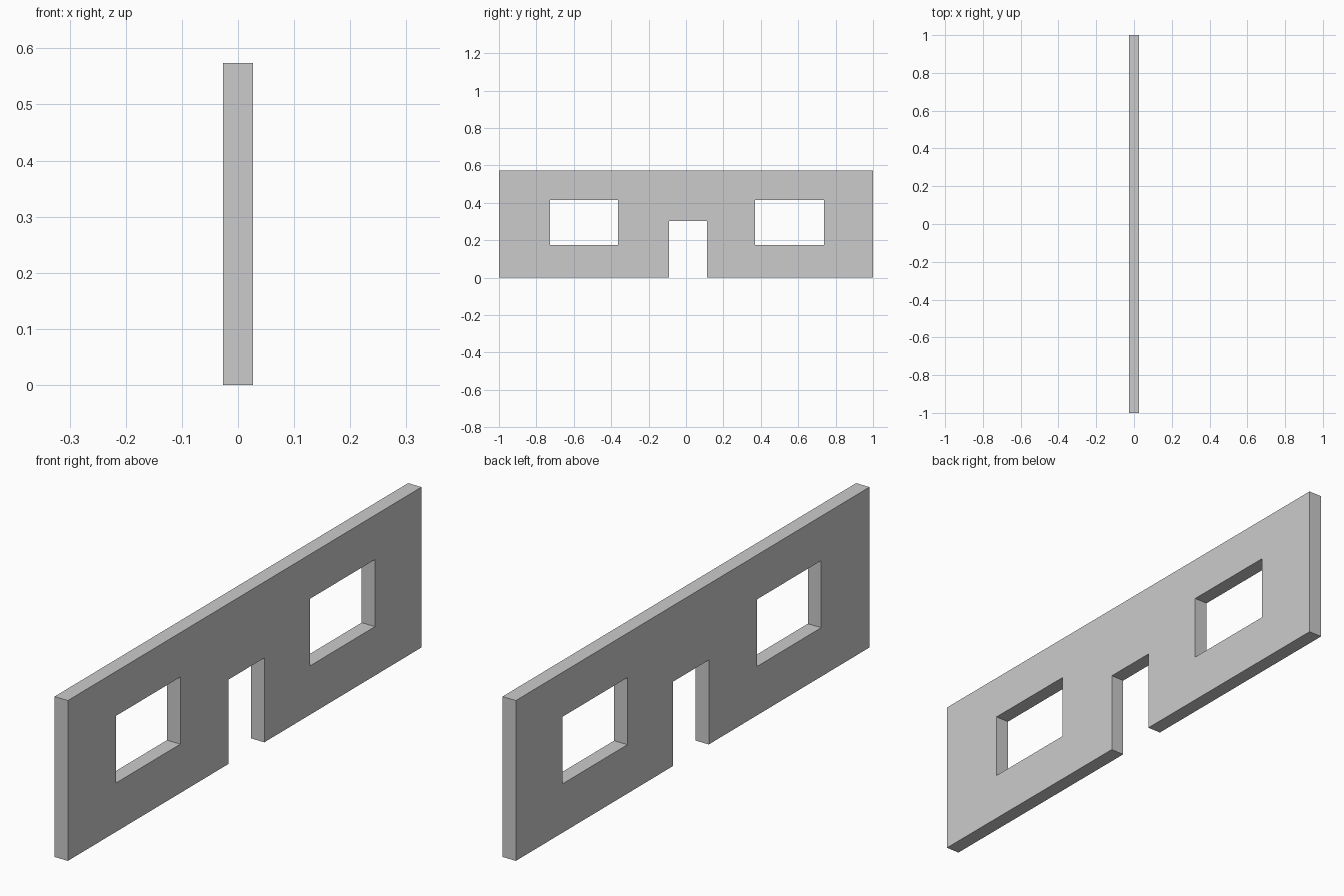
import bpy
import bmesh

if "Cube" in bpy.data.objects:
    bpy.data.objects.remove(bpy.data.objects["Cube"])

HALF_T = 0.0265  # half the wall thickness


def slab(name, outline, half):
    """Solid made by extruding a (y, z) outline along x."""
    bm = bmesh.new()
    face = bm.faces.new([bm.verts.new((-half, y, z)) for y, z in outline])
    ext = bmesh.ops.extrude_face_region(bm, geom=[face])
    verts = [v for v in ext["geom"] if isinstance(v, bmesh.types.BMVert)]
    bmesh.ops.translate(bm, verts=verts, vec=(2 * half, 0, 0))
    bmesh.ops.recalc_face_normals(bm, faces=bm.faces)
    mesh = bpy.data.meshes.new(name)
    bm.to_mesh(mesh)
    bm.free()
    obj = bpy.data.objects.new(name, mesh)
    bpy.context.collection.objects.link(obj)
    return obj


def rect(y0, y1, z0, z1):
    return [(y0, z0), (y1, z0), (y1, z1), (y0, z1)]


# Wall panel with the doorway notched into its outline
H = 0.574
DOOR = (-0.091, 0.111, 0.302)
wall = slab("wall", [(-1, 0), (DOOR[0], 0), (DOOR[0], DOOR[2]),
                     (DOOR[1], DOOR[2]), (DOOR[1], 0),
                     (1, 0), (1, H), (-1, H)], HALF_T)

# Window openings
windows = {"left_window_cutter": (-0.727, -0.364),
           "right_window_cutter": (0.369, 0.737)}
for name, (y0, y1) in windows.items():
    cutter = slab(name, rect(y0, y1, 0.175, 0.415), 0.1)
    cutter.hide_render = True
    cutter.hide_set(True)
    cutter.display_type = 'WIRE'
    mod = wall.modifiers.new(name, 'BOOLEAN')
    mod.operation = 'DIFFERENCE'
    mod.solver = 'EXACT'
    mod.object = cutter
